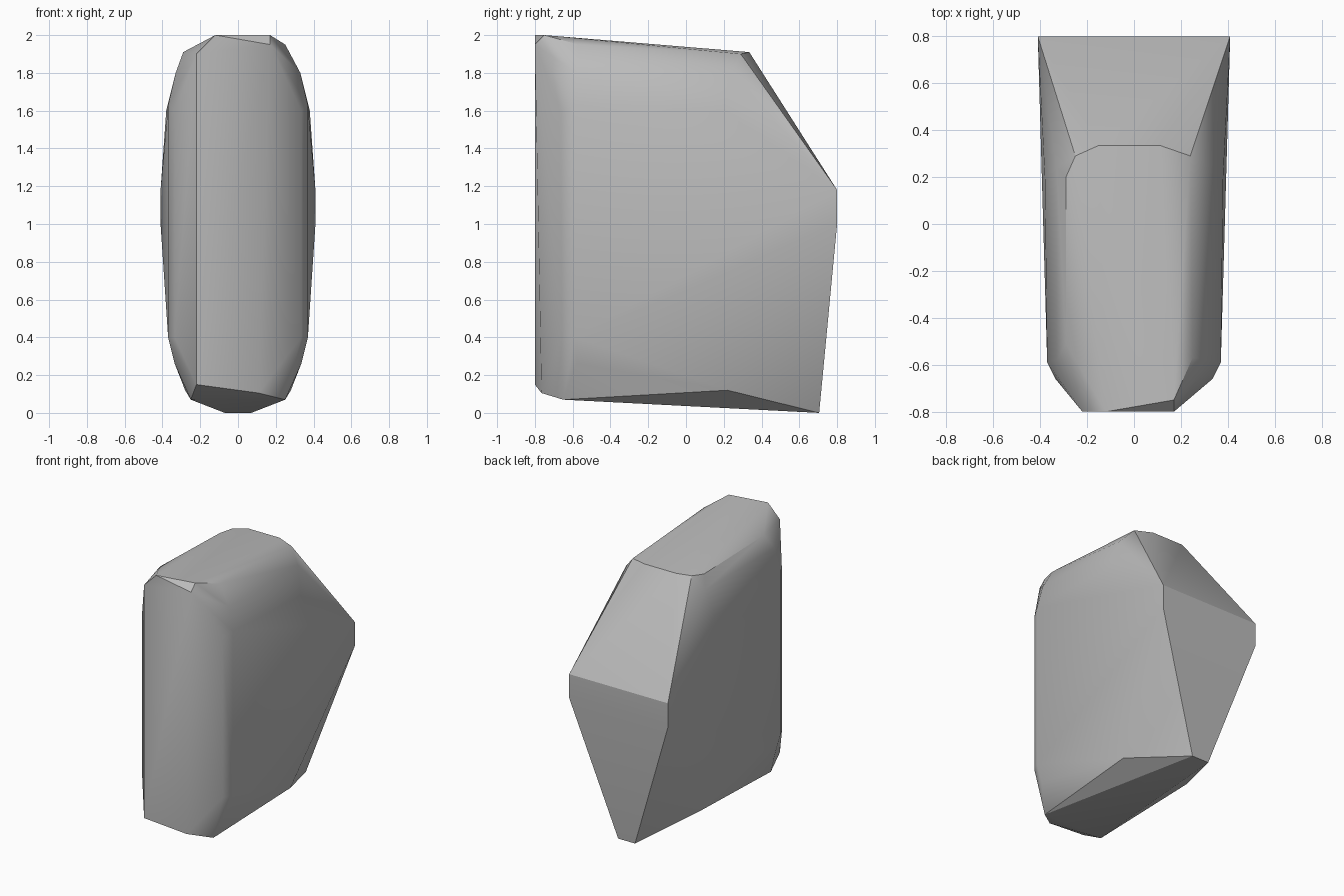
import bpy, bmesh, math

cube = bpy.data.objects.get("Cube")
if cube:
    bpy.data.objects.remove(cube, do_unlink=True)

# Single flat grey
stone = bpy.data.materials.new("stone_grey")
stone.use_nodes = True
grey = (0.5, 0.5, 0.5, 1.0)
stone.diffuse_color = grey
stone.node_tree.nodes["Principled BSDF"].inputs["Base Color"].default_value = grey

# Corner points shared by both flanks
flank = [
    (0.41, 0.80, 1.18), (0.41, 0.80, 1.00),    # rear ridge
    (0.07, 0.705, 0.0),                        # rear foot
    (0.28, 0.22, 0.12),                        # underside corner
    (0.37, -0.59, 1.63), (0.37, -0.59, 0.40),  # front shoulders
    (0.335, -0.66, 1.60), (0.335, -0.66, 0.40),
    (0.38, 0.20, 1.60), (0.33, 0.24, 1.80),    # upper rounding
    (0.33, -0.58, 1.80),
    (0.335, -0.58, 0.26), (0.25, -0.65, 0.07), # lower rounding
]
# Sloping top outline
top = [
    (-0.12, -0.80, 2.0), (0.17, -0.75, 2.0), (0.25, -0.57, 1.95),
    (0.24, 0.29, 1.90), (0.11, 0.335, 1.91), (-0.15, 0.335, 1.91),
    (-0.25, 0.29, 1.90), (-0.29, 0.20, 1.89), (-0.29, -0.51, 1.91),
]
# Chipped front face
front = [
    (-0.22, -0.80, 1.90), (0.17, -0.80, 1.95),
    (-0.22, -0.80, 0.15), (0.11, -0.765, 0.105),
]

# Wrap the corners into one solid block
bm = bmesh.new()
for x, y, z in flank:
    for side in (-1, 1):
        bm.verts.new((side * x, y, z))
for point in top + front:
    bm.verts.new(point)
hull = bmesh.ops.convex_hull(bm, input=bm.verts[:])
spare = set(hull["geom_interior"]) | set(hull["geom_unused"])
bmesh.ops.delete(bm, geom=[v for v in spare if isinstance(v, bmesh.types.BMVert)],
                 context='VERTS')
bmesh.ops.recalc_face_normals(bm, faces=bm.faces[:])

mesh = bpy.data.meshes.new("rock")
bm.to_mesh(mesh)
bm.free()
mesh.materials.append(stone)
rock = bpy.data.objects.new("rock", mesh)
bpy.context.collection.objects.link(rock)

# Soft flanks with crisp ridges
bpy.ops.object.select_all(action='DESELECT')
rock.select_set(True)
bpy.context.view_layer.objects.active = rock
bpy.ops.object.shade_smooth_by_angle(angle=math.radians(30))
